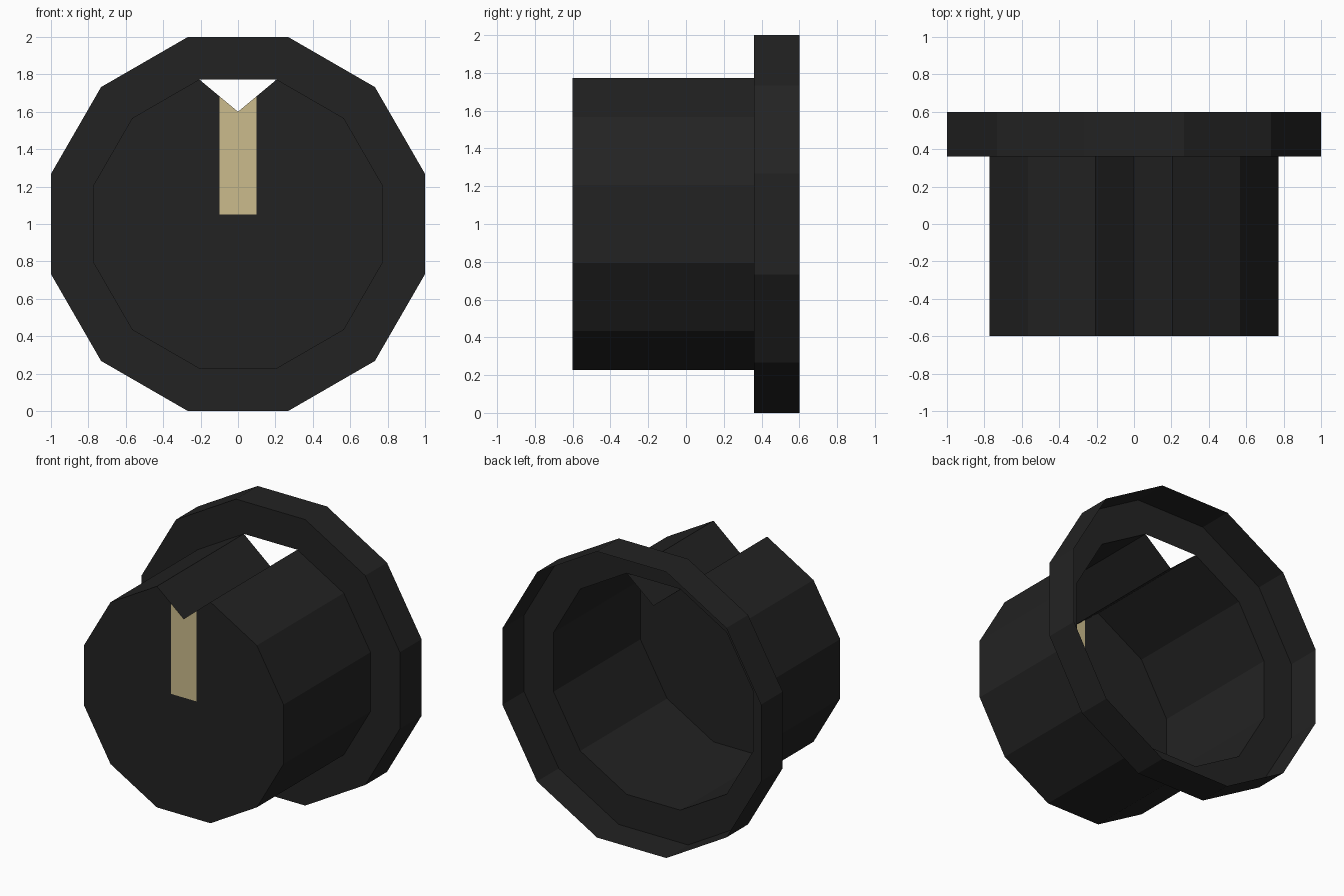
import bpy, bmesh, math

if "Cube" in bpy.data.objects:
    bpy.data.objects.remove(bpy.data.objects["Cube"])

FRONT, STEP, BACK = -0.6, 0.36, 0.6


def material(name, rgb):
    m = bpy.data.materials.new(name)
    m.diffuse_color = (*rgb, 1)
    m.use_nodes = True
    m.node_tree.nodes["Principled BSDF"].inputs["Base Color"].default_value = m.diffuse_color
    return m


black = material("black_plastic", (0.0165, 0.0165, 0.0165))
tan = material("tan_marker", (0.6, 0.5, 0.265))


def outline(apothem):
    """Twelve-sided outline in x, z with a flat side on top."""
    r = apothem / math.cos(math.radians(15))
    angles = [math.radians(15 + 30 * k) for k in range(12)]
    return [(r * math.cos(a), 1 + r * math.sin(a)) for a in angles]


def ring(bm, points, y):
    return [bm.verts.new((x, y, z)) for x, z in points]


def bridge(bm, a, b):
    n = len(a)
    for i in range(n):
        j = (i + 1) % n
        bm.faces.new((a[i], b[i], b[j], a[j]))


def finish(bm, name, mats):
    me = bpy.data.meshes.new(name)
    bm.to_mesh(me)
    bm.free()
    for m in mats:
        me.materials.append(m)
    ob = bpy.data.objects.new(name, me)
    bpy.context.collection.objects.link(ob)


# Knob body: thin cup, open at the back, with a V groove along the top
bm = bmesh.new()
pts = outline(0.773)
pts.insert(3, (0, 1.6))
front, back = ring(bm, pts, FRONT), ring(bm, pts, STEP)
bridge(bm, front, back)
bm.faces.new(front)


# Pointer stripe: cut into the front face and coloured by position
def cap_faces():
    bm.normal_update()
    return [f for f in bm.faces if f.normal.y < -0.9]


def in_stripe(f):
    return abs(f.calc_center_median().x) < 0.09 and all(
        abs(v.co.x) < 0.101 for v in f.verts)


def cut(faces, co, no):
    geom = set(faces)
    for f in faces:
        geom.update(f.edges)
        geom.update(f.verts)
    bmesh.ops.bisect_plane(bm, geom=list(geom), plane_co=co, plane_no=no)


for x in (-0.1, 0.1):
    cut(cap_faces(), (x, 0, 0), (1, 0, 0))
cut([f for f in cap_faces() if in_stripe(f)], (0, 0, 1.05), (0, 0, 1))
for f in cap_faces():
    if in_stripe(f) and min(v.co.z for v in f.verts) > 1.04:
        f.material_index = 1
finish(bm, "knob_body", [black, tan])

# Flange: flat step and outer band, open at the back
bm = bmesh.new()
inner = ring(bm, outline(0.773), STEP)
outer = ring(bm, outline(1.0), STEP)
rim = ring(bm, outline(1.0), BACK)
bridge(bm, inner, outer)
bridge(bm, outer, rim)
finish(bm, "flange", [black])
